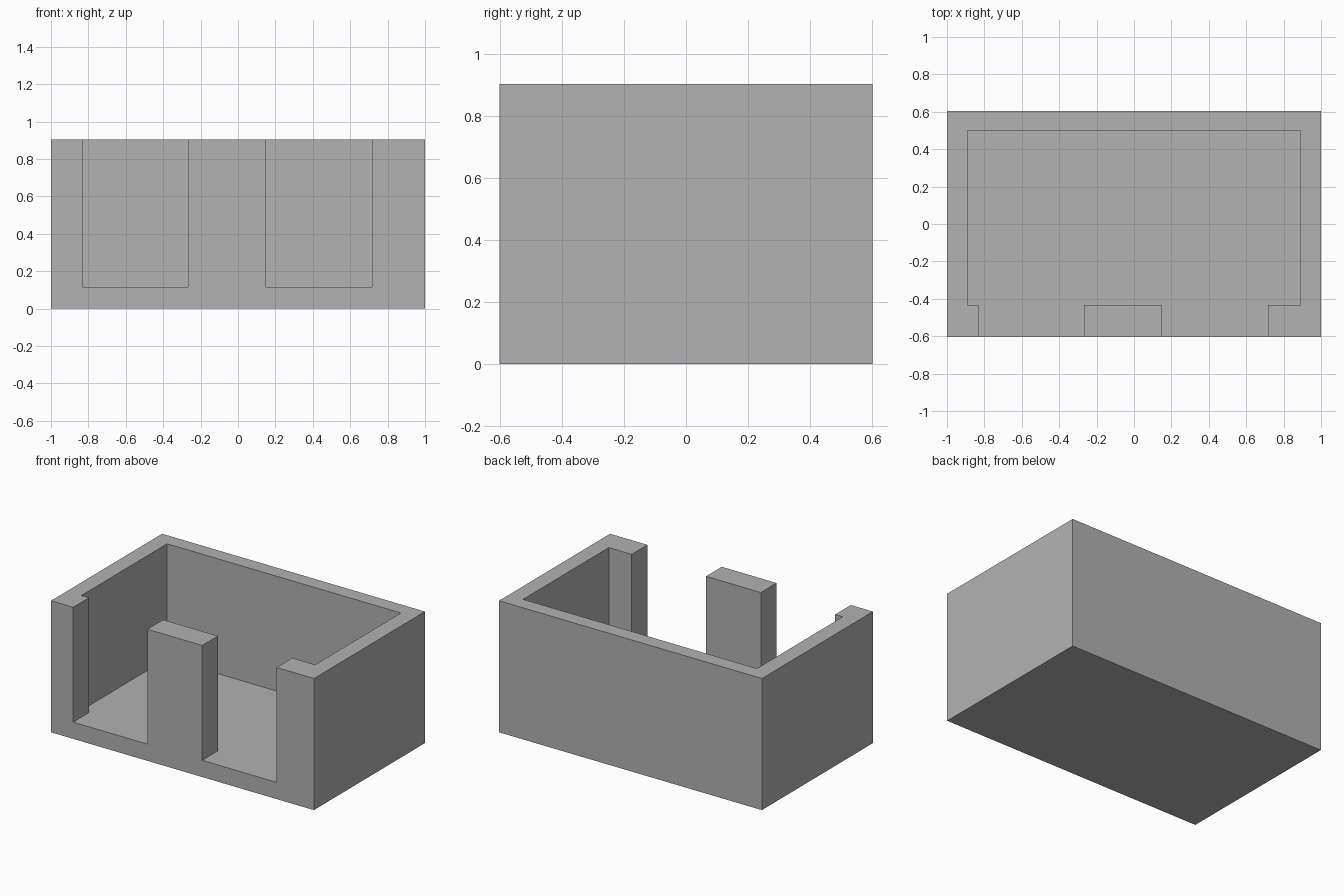
import bpy
import bmesh

old = bpy.data.objects.get("Cube")
if old:
    bpy.data.objects.remove(old, do_unlink=True)

HALF_X, HALF_Y, HEIGHT, FLOOR = 1.0, 0.603, 0.905, 0.115
ROOM_X, ROOM_FRONT, ROOM_BACK = 0.89, -0.432, 0.5
OPENINGS = [(-0.832, -0.267), (0.15, 0.716)]

grey = bpy.data.materials.new("plain_grey")
grey.use_nodes = True
colour = (0.447, 0.447, 0.447, 1)
grey.diffuse_color = colour
grey.node_tree.nodes["Principled BSDF"].inputs["Base Color"].default_value = colour


def prism(name, outline, z0, z1):
    """Extrude a counter-clockwise floor outline from z0 to z1."""
    bm = bmesh.new()
    base = bm.faces.new([bm.verts.new((x, y, z0)) for x, y in outline])
    top = bmesh.ops.extrude_face_region(bm, geom=[base])["geom"]
    moved = [v for v in top if isinstance(v, bmesh.types.BMVert)]
    bmesh.ops.translate(bm, verts=moved, vec=(0, 0, z1 - z0))
    bmesh.ops.recalc_face_normals(bm, faces=bm.faces)
    mesh = bpy.data.meshes.new(name)
    bm.to_mesh(mesh)
    bm.free()
    mesh.materials.append(grey)
    obj = bpy.data.objects.new(name, mesh)
    bpy.context.collection.objects.link(obj)
    return obj


# Solid outer block
block = prism("open_box", [(-HALF_X, -HALF_Y), (HALF_X, -HALF_Y),
                           (HALF_X, HALF_Y), (-HALF_X, HALF_Y)], 0, HEIGHT)

# Room outline with both front openings, reaching past the front and top
outline = [(-ROOM_X, ROOM_BACK), (-ROOM_X, ROOM_FRONT)]
for left, right in OPENINGS:
    outline += [(left, ROOM_FRONT), (left, -HALF_Y - 0.2),
                (right, -HALF_Y - 0.2), (right, ROOM_FRONT)]
outline += [(ROOM_X, ROOM_FRONT), (ROOM_X, ROOM_BACK)]
cutter = prism("room_cutter", outline, FLOOR, HEIGHT + 0.2)
cutter.hide_render = True

# Hollow out the block, then drop the cutter
cut = block.modifiers.new("hollow", "BOOLEAN")
cut.operation = "DIFFERENCE"
cut.solver = "EXACT"
cut.object = cutter
bpy.context.view_layer.objects.active = block
block.select_set(True)
bpy.ops.object.modifier_apply(modifier=cut.name)
bpy.data.objects.remove(cutter, do_unlink=True)
